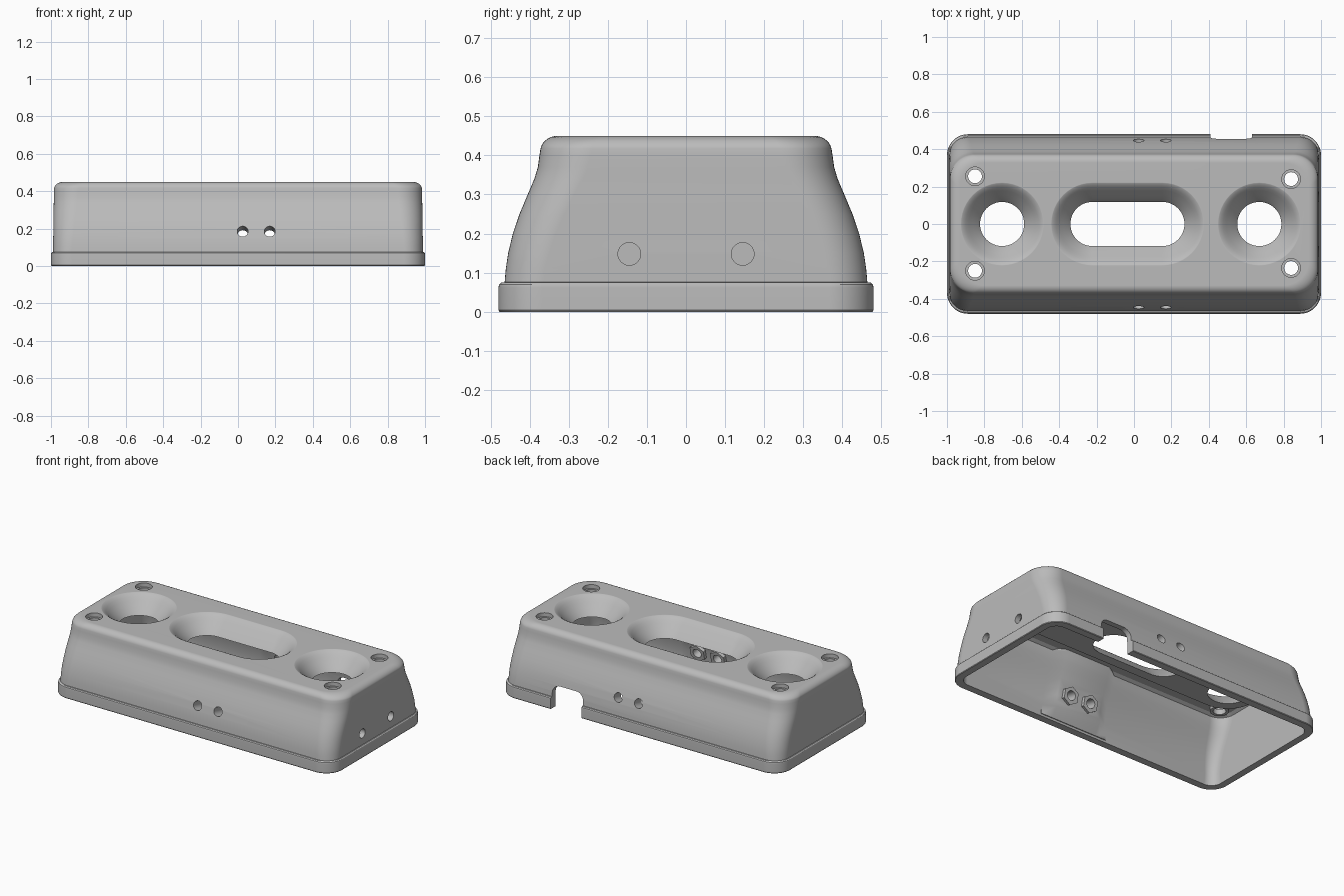
import bpy, bmesh, math
from mathutils import Matrix, Vector

cube = bpy.data.objects.get("Cube")
if cube:
    bpy.data.objects.remove(cube, do_unlink=True)

grey = bpy.data.materials.new("plain grey")
grey.use_nodes = True
grey.diffuse_color = (0.5, 0.5, 0.5, 1)
grey.node_tree.nodes["Principled BSDF"].inputs["Base Color"].default_value = (0.5, 0.5, 0.5, 1)


def make(name, bm, matrix=None):
    bmesh.ops.remove_doubles(bm, verts=bm.verts, dist=1e-5)
    if matrix:
        bm.transform(matrix)
    bmesh.ops.recalc_face_normals(bm, faces=bm.faces)
    me = bpy.data.meshes.new(name)
    bm.to_mesh(me)
    bm.free()
    me.materials.append(grey)
    ob = bpy.data.objects.new(name, me)
    bpy.context.collection.objects.link(ob)
    return ob


def ring(hx, hy, r, steps):
    """Rounded rectangle; becomes a slot or circle when r reaches hx or hy."""
    pts = []
    for k, (sx, sy) in enumerate([(1, 1), (-1, 1), (-1, -1), (1, -1)]):
        for i in range(steps + 1):
            a = math.pi / 2 * (k + i / steps)
            pts.append((sx * (hx - r) + r * math.cos(a), sy * (hy - r) + r * math.sin(a)))
    return pts


def skin(name, rows, matrix=None):
    """Join equal rows of points into a closed solid."""
    bm = bmesh.new()
    rows = [[bm.verts.new(p) for p in row] for row in rows]
    n = len(rows[0])
    for a, b in zip(rows, rows[1:]):
        for i in range(n):
            j = (i + 1) % n
            bm.faces.new((a[i], a[j], b[j], b[i]))
    bm.faces.new(rows[0][::-1])
    bm.faces.new(rows[-1])
    return make(name, bm, matrix)


def loft(name, levels, cx=0, steps=12, matrix=None):
    """Skin a stack of rounded rectangles given as (z, hx, hy, r)."""
    return skin(name, [[(cx + x, y, z) for x, y in ring(hx, hy, r, steps)]
                       for z, hx, hy, r in levels], matrix)


def rod(name, r, length, centre, axis=(0, 0, 1), segments=32):
    bm = bmesh.new()
    bmesh.ops.create_cone(bm, cap_ends=True, segments=segments, radius1=r, radius2=r, depth=length)
    turn = Vector((0, 0, 1)).rotation_difference(Vector(axis)).to_matrix().to_4x4()
    return make(name, bm, Matrix.Translation(Vector(centre)) @ turn)


def combine(ob, tool, operation):
    """Apply a boolean and discard the tool."""
    mod = ob.modifiers.new("bool", "BOOLEAN")
    mod.operation, mod.object, mod.solver = operation, tool, "EXACT"
    graph = bpy.context.evaluated_depsgraph_get()
    me = bpy.data.meshes.new_from_object(ob.evaluated_get(graph))
    ob.modifiers.clear()
    ob.data = me
    bpy.data.objects.remove(tool, do_unlink=True)


# Wall profile: bowed long sides, upright ends, rounded shoulder
wall = [(0.0755, 0.988, 0.464), (0.11, 0.988, 0.461), (0.15, 0.988, 0.455), (0.2, 0.987, 0.443),
        (0.25, 0.987, 0.426), (0.3, 0.986, 0.405), (0.34, 0.985, 0.388), (0.37, 0.985, 0.379),
        (0.4, 0.984, 0.375)]
for i in range(1, 9):
    a = math.pi / 2 * i / 8
    wall.append((0.41 + 0.04 * math.sin(a), 0.984 - 0.05 * (1 - math.cos(a)),
                 0.373 - 0.045 * (1 - math.cos(a))))


def corner(z):
    return 0.09 + 0.1 * z


rim = [(0, 0.997, 0.477, 0.11), (0.004, 1, 0.48, 0.113), (0.062, 1, 0.48, 0.113),
       (0.07, 0.998, 0.478, 0.111), (0.075, 0.993, 0.472, 0.107)]
housing = loft("housing", rim + [(z, x, y, corner(z)) for z, x, y in wall])

# Hollow interior
t = 0.035
upright = [p for p in wall if p[0] < 0.405]
inner = [(-0.05, 0.953, 0.431, 0.07)] + [(z, x - t, y - t, corner(z) - t) for z, x, y in upright]
inner.append((0.412, 0.93, 0.32, 0.08))
combine(housing, loft("cavity", inner), "DIFFERENCE")

# Thick core around the openings
combine(housing, loft("core", [(0.345, 0.865, 0.18, 0.18), (0.36, 0.872, 0.187, 0.187),
                               (0.425, 0.872, 0.187, 0.187)], -0.017), "UNION")

# Screw bosses with counterbored holes
screws = [(-0.85, 0.255), (-0.85, -0.25), (0.84, 0.24), (0.84, -0.235)]
for x, y in screws:
    combine(housing, rod("boss", 0.055, 0.04, (x, y, 0.41)), "UNION")
for x, y in screws:
    combine(housing, rod("screw_hole", 0.037, 0.3, (x, y, 0.4)), "DIFFERENCE")
    combine(housing, rod("counterbore", 0.05, 0.1, (x, y, 0.475)), "DIFFERENCE")

# Flared openings: round, slot, round
flare = [(0.25, 0), (0.345, 0), (0.365, 0.015), (0.39, 0.038), (0.415, 0.06),
         (0.432, 0.076), (0.443, 0.089), (0.449, 0.1), (0.452, 0.112)]
for cx, hx in [(-0.705, 0.118), (-0.035, 0.305), (0.67, 0.118)]:
    levels = [(z, hx + f, 0.118 + f, 0.118 + f) for z, f in flare]
    combine(housing, loft("opening", levels, cx), "DIFFERENCE")

# Thickened pads with sloped sides, following both long walls
for side in (-1, 1):
    rows = []
    for x, d in [(-0.145, -0.005), (-0.065, 0.04), (0.255, 0.04), (0.335, -0.005)]:
        profile = [(0.45, 0.015)] + [(y - 0.015, z) for z, _, y in upright]
        profile += [(0.34, 0.425), (0.335 - d, 0.425)]
        profile += [(y - t - d, z) for z, _, y in reversed(upright)] + [(0.425, 0.015)]
        rows.append([(x, side * y, z) for y, z in profile])
    combine(housing, skin("pad", rows), "UNION")

# Hex nuts on the front pad, and bolt holes square to both bowed walls
bolts = (0.025, 0.17)
tilt = 0.24
for x in bolts:
    combine(housing, rod("nut", 0.056, 0.06, (x, -0.385, 0.185 - tilt * 0.07), (0, -1, tilt), 6), "UNION")
for x in bolts:
    for side in (-1, 1):
        combine(housing, rod("bolt_hole", 0.029, 0.3, (x, side * 0.447, 0.185), (0, side, tilt)),
                "DIFFERENCE")

# Two holes in the left end
for y in (-0.145, 0.145):
    combine(housing, rod("end_hole", 0.029, 0.2, (0.98, y, 0.148), (1, 0, 0)), "DIFFERENCE")

# Rounded cable notch in the back wall
turn = Matrix.Rotation(math.pi / 2, 4, "X")
combine(housing, loft("notch", [(-0.6, 0.11, 0.15, 0.05), (-0.3, 0.11, 0.15, 0.05)],
                      0.52, 8, turn), "DIFFERENCE")

bpy.ops.object.select_all(action="DESELECT")
housing.select_set(True)
bpy.context.view_layer.objects.active = housing
bpy.ops.object.shade_smooth_by_angle(angle=math.radians(30))
housing.modifiers.new("even_shading", "WEIGHTED_NORMAL").keep_sharp = True
